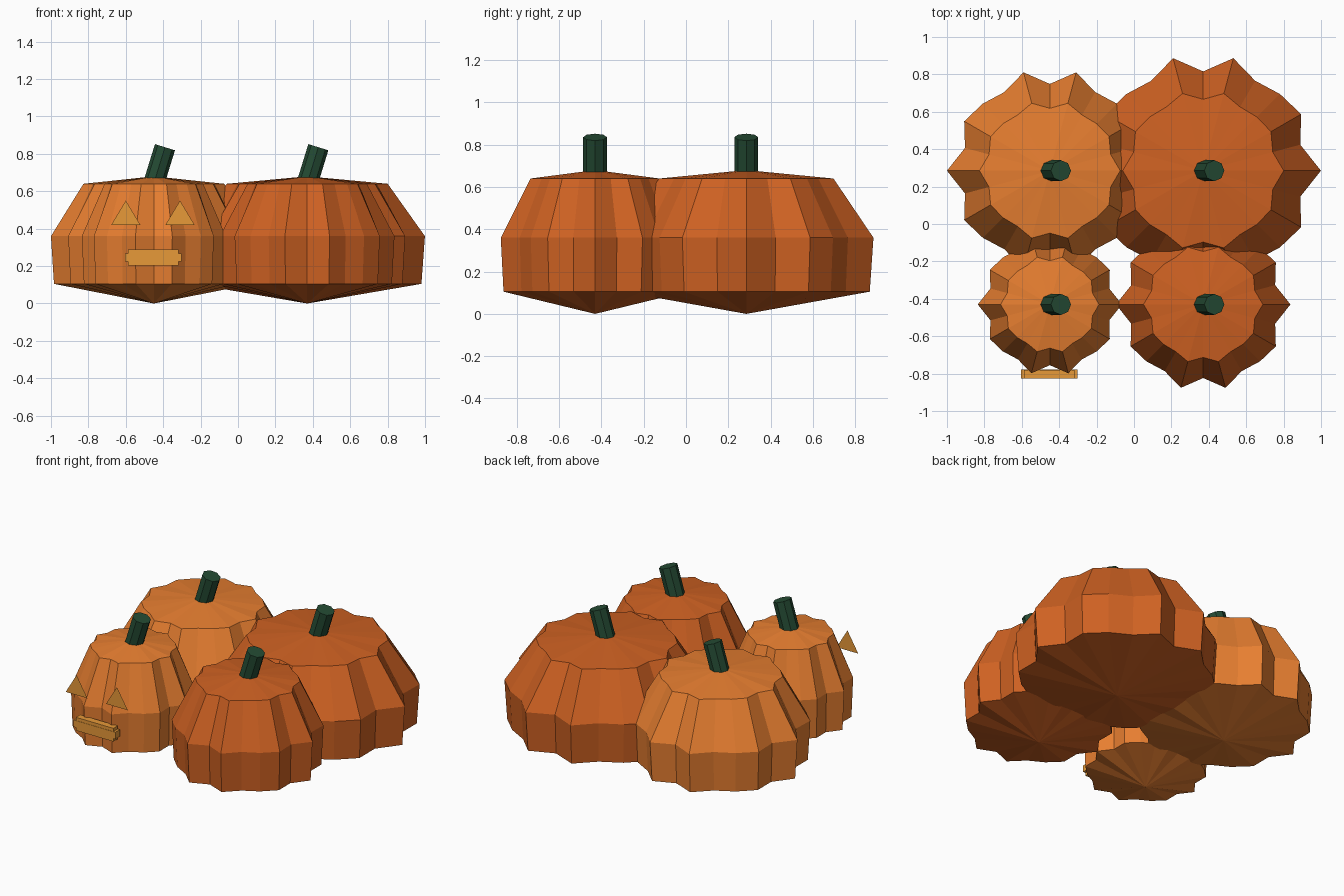
import bpy, math

if "Cube" in bpy.data.objects:
    bpy.data.objects.remove(bpy.data.objects["Cube"])

def material(name, rgb):
    m = bpy.data.materials.new(name)
    m.diffuse_color = (*rgb, 1)
    m.use_nodes = True
    m.node_tree.nodes["Principled BSDF"].inputs["Base Color"].default_value = m.diffuse_color
    return m

light_orange = material("light_orange", (0.80, 0.21, 0.03))
deep_orange = material("deep_orange", (0.62, 0.12, 0.016))
green = material("stem_green", (0.018, 0.07, 0.034))
amber = material("amber", (0.80, 0.32, 0.04))

def add_mesh(name, verts, faces, mat):
    me = bpy.data.meshes.new(name)
    me.from_pydata(verts, [], faces)
    me.materials.append(mat)
    ob = bpy.data.objects.new(name, me)
    bpy.context.collection.objects.link(ob)
    return ob

SEG = 24
# height, radius factor, rib depth
PROFILE = [(0.105, 0.975, 0.08), (0.36, 1.0, 0.085), (0.64, 0.70, 0.06)]

# ribbed pumpkin body: three rings closed by a bottom and a top point
def pumpkin(name, x, y, radius, mat):
    verts = [(x, y, 0)]
    for z, f, rib in PROFILE:
        for i in range(SEG):
            a = 2 * math.pi * i / SEG
            r = radius * f * (1 + rib * math.cos(10 * a))
            verts.append((x + r * math.cos(a), y + r * math.sin(a), z))
    verts.append((x, y, 0.68))
    top = len(verts) - 1
    last = 1 + SEG * (len(PROFILE) - 1)
    faces = []
    for i in range(SEG):
        j = (i + 1) % SEG
        faces.append((0, 1 + j, 1 + i))
        for k in range(len(PROFILE) - 1):
            b = 1 + k * SEG
            faces.append((b + i, b + j, b + SEG + j, b + SEG + i))
        faces.append((last + i, last + j, top))
    add_mesh(name, verts, faces, mat)
    # leaning stem
    bpy.ops.mesh.primitive_cylinder_add(vertices=8, radius=0.056, depth=0.2,
                                        location=(x + 0.03, y, 0.74),
                                        rotation=(0, 0.3, 0))
    stem = bpy.context.object
    stem.name = name + "_stem"
    stem.data.materials.append(green)

pumpkin("pumpkin_back_left", -0.45, 0.285, 0.507, light_orange)
pumpkin("pumpkin_back_right", 0.37, 0.285, 0.58, deep_orange)
pumpkin("pumpkin_front_left", -0.45, -0.43, 0.355, light_orange)
pumpkin("pumpkin_front_right", 0.37, -0.43, 0.43, deep_orange)

# flat triangular eyes
for side, x in (("left", -0.60), ("right", -0.31)):
    add_mesh("eye_" + side,
             [(x - 0.078, -0.80, 0.42), (x + 0.078, -0.80, 0.42), (x, -0.80, 0.55)],
             [(0, 1, 2)], amber)

# mouth bar with a wider middle band
for name, size in (("mouth_bar", (0.27, 0.044, 0.086)),
                   ("mouth_band", (0.30, 0.048, 0.044))):
    bpy.ops.mesh.primitive_cube_add(size=1, location=(-0.453, -0.803, 0.246))
    ob = bpy.context.object
    ob.name = name
    ob.scale = size
    ob.data.materials.append(amber)
